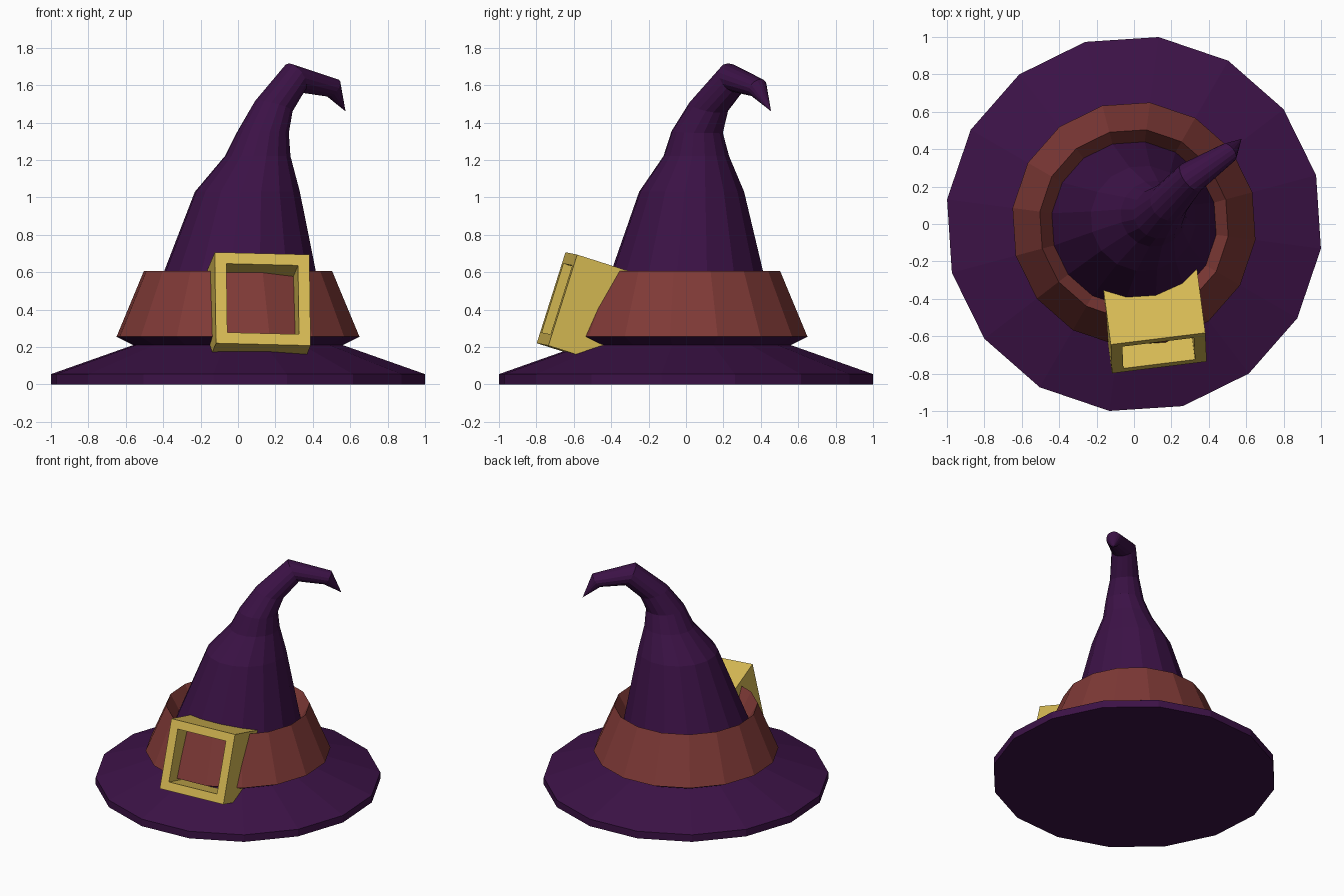
import bpy, bmesh, math
from mathutils import Matrix, Vector

if "Cube" in bpy.data.objects:
    bpy.data.objects.remove(bpy.data.objects["Cube"])

SIDES = 16
TURN = math.radians(15)          # rotation of the 16-gon seen from the top
BEND = math.radians(37)          # compass direction in which the tip droops


def material(name, rgb):
    m = bpy.data.materials.new(name)
    m.diffuse_color = (*rgb, 1)
    m.use_nodes = True
    m.node_tree.nodes["Principled BSDF"].inputs["Base Color"].default_value = m.diffuse_color
    return m


purple = material("purple felt", (0.045, 0.006, 0.062))
red = material("red brown band", (0.215, 0.042, 0.038))
gold = material("gold buckle", (0.69, 0.50, 0.09))


def finish(name, bm, mat):
    mesh = bpy.data.meshes.new(name)
    bm.to_mesh(mesh)
    bm.free()
    mesh.materials.append(mat)
    obj = bpy.data.objects.new(name, mesh)
    bpy.context.collection.objects.link(obj)
    return obj


def loft(name, rings, mat, tip=None, cap=False):
    """Skin 16-sided rings given as (x, y, z, radius, tilt in degrees)."""
    bm = bmesh.new()
    axis = Vector((-math.sin(BEND), math.cos(BEND), 0))
    loops = []
    for x, y, z, r, tilt in rings:
        rot = Matrix.Rotation(math.radians(tilt), 3, axis)
        loop = []
        for i in range(SIDES):
            a = TURN + math.tau * i / SIDES
            p = rot @ Vector((r * math.cos(a), r * math.sin(a), 0))
            loop.append(bm.verts.new(p + Vector((x, y, z))))
        loops.append(loop)
    for lo, hi in zip(loops, loops[1:]):
        for i in range(SIDES):
            j = (i + 1) % SIDES
            bm.faces.new((lo[i], lo[j], hi[j], hi[i]))
    if cap:
        bm.faces.new(loops[0][::-1])
    if tip:
        t = bm.verts.new(tip)
        for i in range(SIDES):
            bm.faces.new((loops[-1][i], loops[-1][(i + 1) % SIDES], t))
    return finish(name, bm, mat)


# Brim: flat underside, thin rim, slope up to the crease and out under the band
loft("brim", [(0, 0, 0, 1.008, 0), (0, 0, 0.055, 1.008, 0),
              (0, 0, 0.21, 0.565, 0), (0, 0, 0.255, 0.655, 0)], purple, cap=True)

# Band: tapering outside, then sloping inward and down to the crown
loft("band", [(0, 0, 0.255, 0.655, 0), (0, 0, 0.605, 0.508, 0),
              (0, 0, 0.49, 0.443, 0)], red)

# Crown: rings that lean over and end in a drooping point
loft("crown", [(0, 0, 0.49, 0.443, 0),
               (0.05, 0.03, 1.03, 0.283, 0),
               (0.105, 0.055, 1.22, 0.177, 0),
               (0.135, 0.06, 1.35, 0.138, 3),
               (0.19, 0.122, 1.485, 0.106, 18),
               (0.305, 0.25, 1.638, 0.088, 63),
               (0.507, 0.383, 1.585, 0.055, 122)],
     purple, tip=(0.575, 0.455, 1.46))

# Buckle: deep square frame, leaning back and turned slightly to the right
bm = bmesh.new()
OUTER, INNER, DEPTH = 0.255, 0.193, 0.38
corners = [(-1, -1), (1, -1), (1, 1), (-1, 1)]
loops = [[bm.verts.new((sx * h, d, sz * h)) for sx, sz in corners]
         for h, d in ((OUTER, 0), (OUTER, DEPTH), (INNER, DEPTH), (INNER, 0))]
for k in range(4):
    a, b = loops[k], loops[(k + 1) % 4]
    for i in range(4):
        j = (i + 1) % 4
        bm.faces.new((a[i], a[j], b[j], b[i]))
bmesh.ops.recalc_face_normals(bm, faces=bm.faces)
buckle = finish("buckle", bm, gold)
buckle.matrix_world = (Matrix.Translation((0.132, -0.69, 0.457))
                       @ Matrix.Rotation(math.radians(7.5), 4, 'Z')
                       @ Matrix.Rotation(math.radians(-17.5), 4, 'X')
                       @ Matrix.Rotation(math.radians(1.5), 4, 'Y'))
